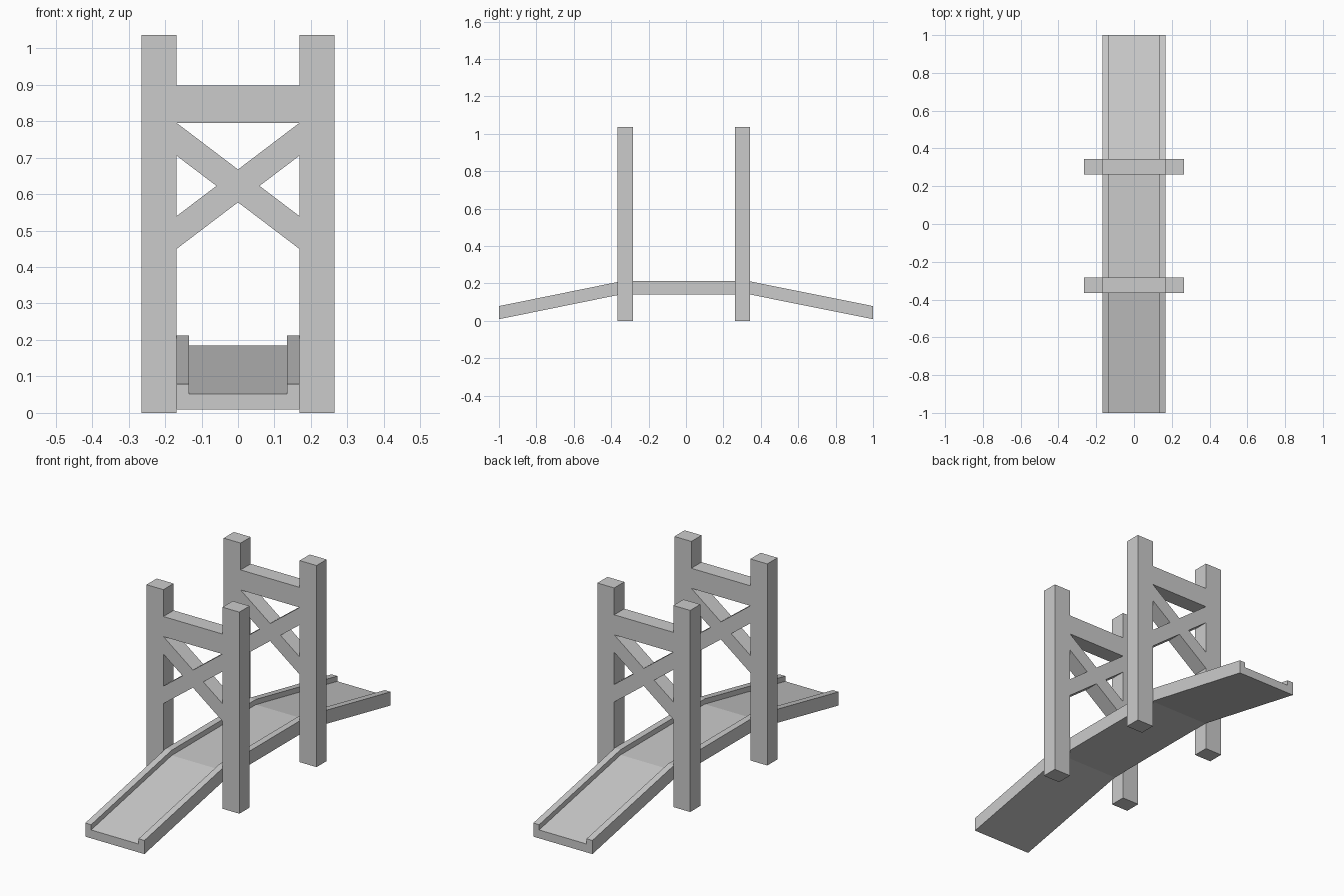
import bpy, bmesh

if "Cube" in bpy.data.objects:
    bpy.data.objects.remove(bpy.data.objects["Cube"])


def sweep(name, rings):
    """Closed solid through a list of matching polygon rings."""
    bm = bmesh.new()
    loops = [[bm.verts.new(p) for p in ring] for ring in rings]
    n = len(loops[0])
    for a, b in zip(loops, loops[1:]):
        for i in range(n):
            j = (i + 1) % n
            bm.faces.new((a[i], a[j], b[j], b[i]))
    bm.faces.new(loops[0])
    bm.faces.new(loops[-1])
    bmesh.ops.recalc_face_normals(bm, faces=bm.faces)
    mesh = bpy.data.meshes.new(name)
    bm.to_mesh(mesh)
    bm.free()
    obj = bpy.data.objects.new(name, mesh)
    bpy.context.collection.objects.link(obj)
    return obj


def extrude_y(name, outline, y0, y1):
    """Extrude an (x, z) outline along y."""
    return sweep(name, [[(x, y, z) for x, z in outline] for y in (y0, y1)])


def rect(x0, x1, z0, z1):
    return [(x0, z0), (x1, z0), (x1, z1), (x0, z1)]


INNER, OUTER = 0.168, 0.264

# Bridge deck: channel section with raised curbs, ramped at both ends
section = [(-INNER, 0), (INNER, 0), (INNER, 0.07), (0.135, 0.07),
           (0.135, 0.043), (-0.135, 0.043), (-0.135, 0.07), (-INNER, 0.07)]
path = [(-1.0, 0.009), (-0.345, 0.142), (0.338, 0.142), (1.0, 0.009)]
sweep("bridge_deck", [[(x, y, base + z) for x, z in section] for y, base in path])

# Cross brace outline: four arms meeting in an X
w, mid, arm_in, arm_out, notch = INNER, 0.6225, 0.0825, 0.1725, 0.045
cross = [(-w, mid + arm_out), (0, mid + notch), (w, mid + arm_out),
         (w, mid + arm_in), (0.059, mid), (w, mid - arm_in),
         (w, mid - arm_out), (0, mid - notch), (-w, mid - arm_out),
         (-w, mid - arm_in), (-0.059, mid), (-w, mid + arm_in)]

# Two towers: a pair of posts, a top beam and a cross brace each
for place, y0, y1 in (("front", -0.366, -0.283), ("back", 0.261, 0.343)):
    for side, s in (("left", -1), ("right", 1)):
        x0, x1 = sorted((s * INNER, s * OUTER))
        extrude_y(f"{place}_{side}_post", rect(x0, x1, 0, 1.036), y0, y1)
    extrude_y(f"{place}_top_beam", rect(-INNER, INNER, 0.795, 0.898), y0, y1)
    extrude_y(f"{place}_cross_brace", cross, y0, y1)
